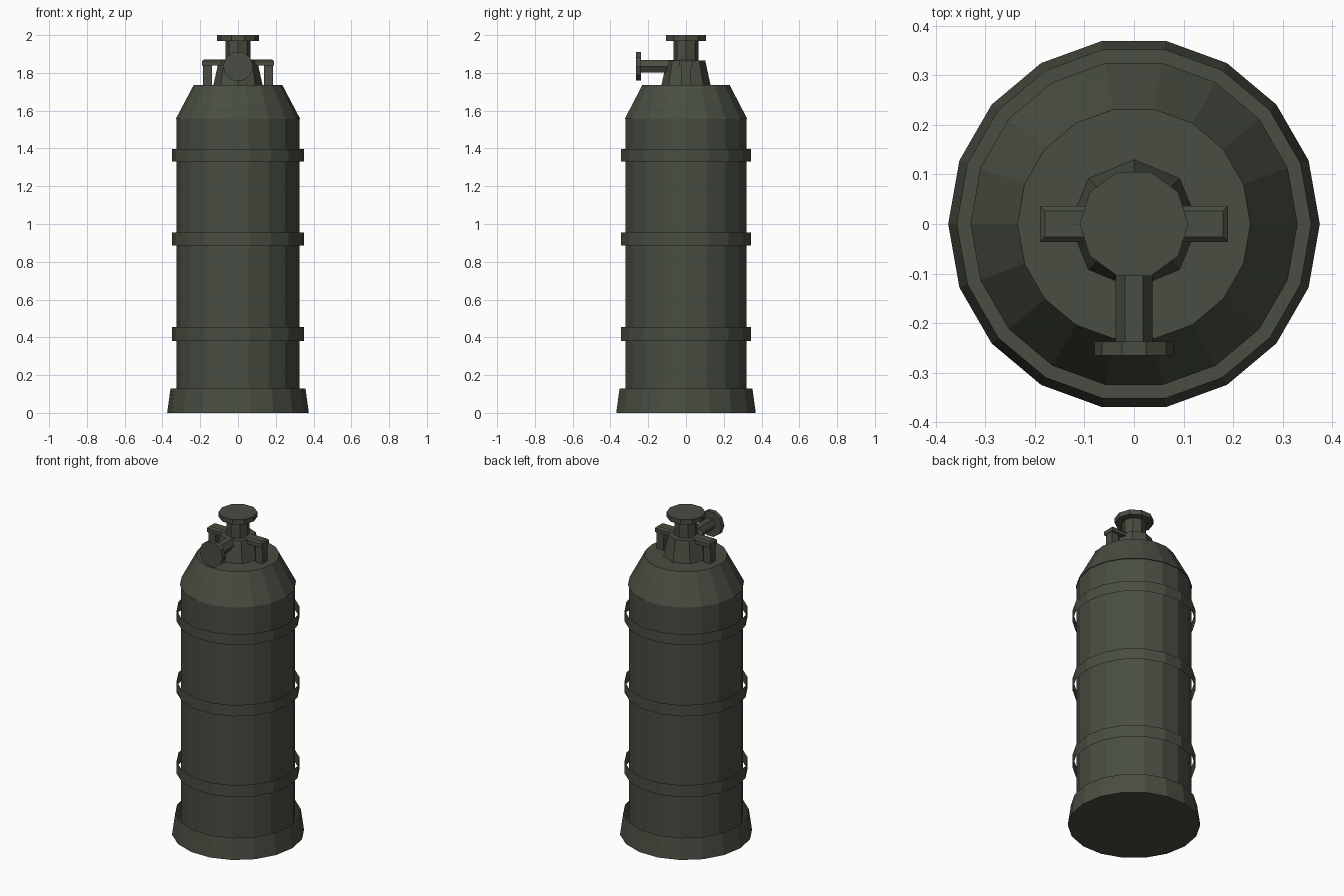
import bpy, bmesh, math
from mathutils import Matrix, Vector

if "Cube" in bpy.data.objects:
    bpy.data.objects.remove(bpy.data.objects["Cube"])

paint = bpy.data.materials.new("dark olive paint")
paint.diffuse_color = (0.065, 0.074, 0.052, 1)
paint.use_nodes = True
paint.node_tree.nodes["Principled BSDF"].inputs["Base Color"].default_value = paint.diffuse_color


def finish(name, bm):
    me = bpy.data.meshes.new(name)
    bm.to_mesh(me)
    bm.free()
    me.materials.append(paint)
    ob = bpy.data.objects.new(name, me)
    bpy.context.collection.objects.link(ob)
    return ob


def lathe(name, n, profile, bottom=True, top=True, matrix=None):
    """Flat-sided solid or open shell from (radius, height) pairs."""
    bm = bmesh.new()
    rings = [[bm.verts.new((r * math.cos(2 * math.pi * i / n),
                            r * math.sin(2 * math.pi * i / n), z))
              for i in range(n)] for r, z in profile]
    for a, b in zip(rings, rings[1:]):
        for i in range(n):
            j = (i + 1) % n
            bm.faces.new((a[i], a[j], b[j], b[i]))
    if bottom:
        bm.faces.new(rings[0][::-1])
    if top:
        bm.faces.new(rings[-1])
    if matrix:
        bm.transform(matrix)
    return finish(name, bm)


def box(name, x0, x1, y, z0, z1, bevel=0.0):
    """Box symmetric in y, with optionally chamfered top edges."""
    bm = bmesh.new()
    bmesh.ops.create_cube(bm, size=1)
    bm.transform(Matrix.Translation(((x0 + x1) / 2, 0, (z0 + z1) / 2))
                 @ Matrix.Diagonal((abs(x1 - x0), 2 * y, z1 - z0, 1)))
    if bevel:
        edges = [e for e in bm.edges if all(v.co.z > z1 - 1e-5 for v in e.verts)]
        bmesh.ops.bevel(bm, geom=edges, offset=bevel, segments=1, affect='EDGES')
    return finish(name, bm)


# Tank: foot is an open-topped skirt, bands are open shells around the body
lathe("foot_skirt", 18, [(0.375, 0), (0.357, 0.13)], top=False)
lathe("tank_body", 18, [(0.325, 0.002), (0.325, 1.56)])
lathe("shoulder", 18, [(0.33, 1.555), (0.235, 1.735)])
for i, (z0, z1) in enumerate([(0.38, 0.455), (0.885, 0.955), (1.33, 1.397)]):
    lathe(f"band_{i + 1}", 18, [(0.349, z0), (0.349, z1)], False, False)

# Valve on top
lathe("valve_neck", 8, [(0.13, 1.735), (0.102, 1.865)])
lathe("valve_stem", 8, [(0.067, 1.86), (0.067, 1.975)])
lathe("top_knob", 10, [(0.11, 1.97), (0.11, 2.0)])

# Outlet pipe and hand wheel pointing to the front
forward = Matrix.Translation((0, 0, 1.835)) @ Matrix.Rotation(math.pi / 2, 4, 'X')
lathe("outlet_pipe", 6, [(0.037, 0.0), (0.037, 0.245)], matrix=forward)
lathe("hand_wheel", 10, [(0.08, 0.237), (0.08, 0.265)], matrix=forward)

# Side handles: bar with a leg
for side, s in (("left", -1), ("right", 1)):
    box(f"{side}_handle_bar", s * 0.05, s * 0.19, 0.036, 1.838, 1.872, 0.01)
    box(f"{side}_handle_leg", s * 0.138, s * 0.186, 0.026, 1.73, 1.84)
